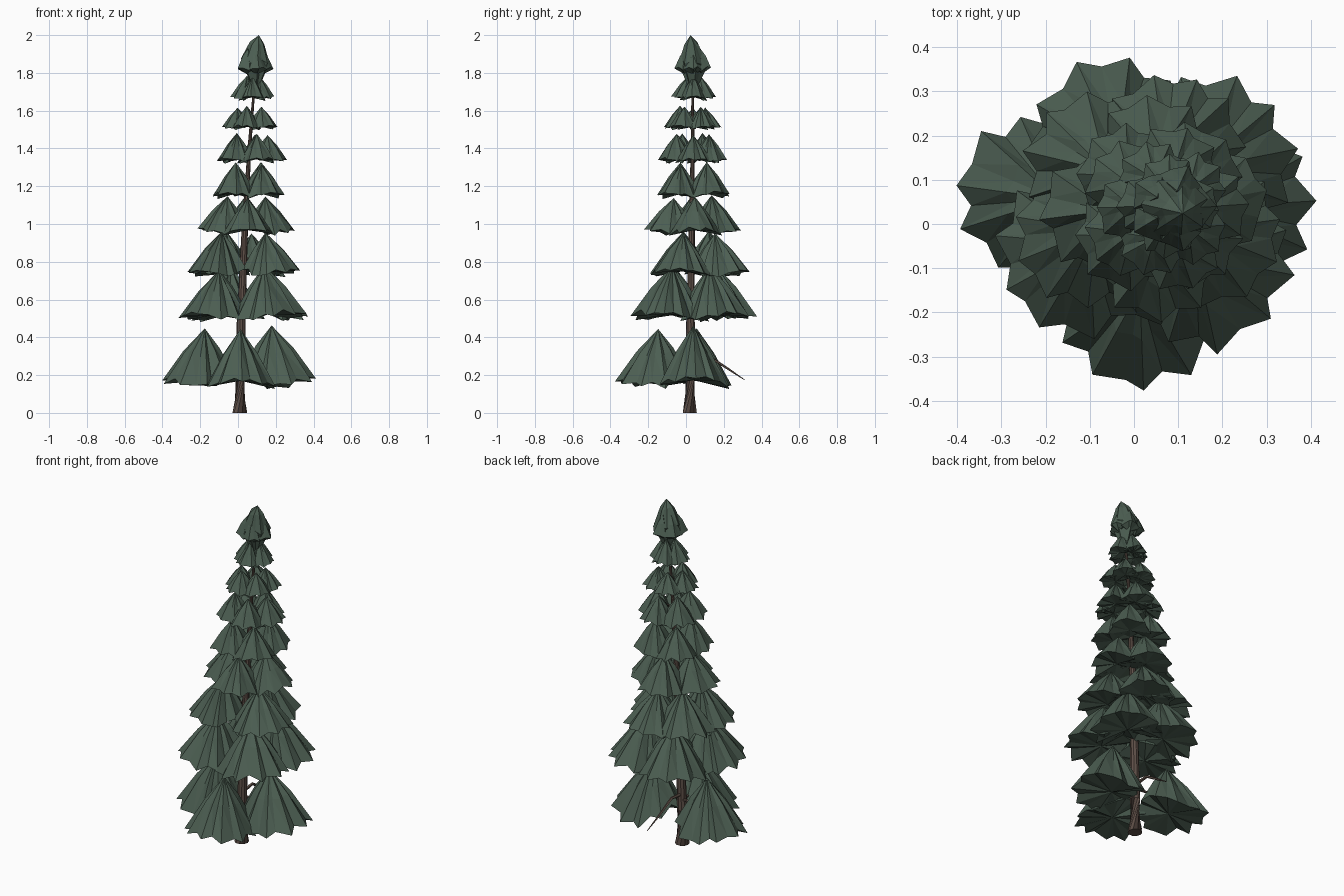
import bpy, bmesh, math, random
from mathutils import Vector

if "Cube" in bpy.data.objects:
    bpy.data.objects.remove(bpy.data.objects["Cube"])

random.seed(7)


def material(name, rgb):
    m = bpy.data.materials.new(name)
    m.diffuse_color = (*rgb, 1)
    m.use_nodes = True
    m.node_tree.nodes["Principled BSDF"].inputs["Base Color"].default_value = m.diffuse_color
    return m


GREEN = material("needle green", (0.072, 0.112, 0.084))
BROWN = material("bark brown", (0.115, 0.08, 0.065))


def finish(bm, name, mat):
    bmesh.ops.recalc_face_normals(bm, faces=bm.faces)
    me = bpy.data.meshes.new(name)
    bm.to_mesh(me)
    bm.free()
    me.materials.append(mat)
    ob = bpy.data.objects.new(name, me)
    bpy.context.collection.objects.link(ob)


def tube(bm, path, sides):
    """Tapered tube through (x, y, z, radius) points."""
    pts = [Vector(p[:3]) for p in path]
    rings = []
    for i, p in enumerate(pts):
        d = pts[min(i + 1, len(pts) - 1)] - pts[max(i - 1, 0)]
        q = d.to_track_quat('Z', 'Y')
        if i == 0 and p.z == 0:
            q.identity()
        rings.append([bm.verts.new(p + q @ Vector((
            path[i][3] * math.cos(2 * math.pi * k / sides),
            path[i][3] * math.sin(2 * math.pi * k / sides), 0)))
            for k in range(sides)])
    for a, b in zip(rings, rings[1:]):
        for k in range(sides):
            j = (k + 1) % sides
            bm.faces.new((a[k], a[j], b[j], b[k]))
    bm.faces.new(rings[0][::-1])
    bm.faces.new(rings[-1])


def bough(bm, cx, cy, az, dist, rad, apex, z0, z1, under=0.16, n=18, bulge=0.06, wide=1.05):
    """Pleated umbrella: one peak, a jagged drooping rim, a folded underside."""
    u = Vector((math.cos(az), math.sin(az), 0))
    v = Vector((-u.y, u.x, 0))
    c = Vector((cx, cy, 0))
    h = z1 - z0
    top = bm.verts.new(c + u * apex + Vector((0, 0, z1)))
    low = bm.verts.new(c + u * dist * 0.9 + Vector((0, 0, z0 + under * h)))
    rim, mid = [], []
    for k in range(n):
        a = 2 * math.pi * (k + random.uniform(-0.25, 0.25)) / n
        fold = k % 2
        r = rad * (random.uniform(0.8, 0.88) if fold else random.uniform(0.96, 1.06))
        inner = max(0, -math.cos(a)) ** 2
        z = z0 + h * (0.24 * inner + 0.12 * max(0, math.cos(a))
                      + random.uniform(0, 0.08) + (0.05 if fold else 0))
        p = (c + u * (dist + r * math.cos(a)) + v * r * wide * math.sin(a)
             + Vector((0, 0, z)))
        rim.append(bm.verts.new(p))
        # Halfway ring gives the skirt its slight bulge and its pleats
        mid.append(bm.verts.new(top.co.lerp(p, 0.5)
                                + Vector((0, 0, h * (bulge - 0.04 * fold)))))
    for k in range(n):
        j = (k + 1) % n
        bm.faces.new((top, mid[k], mid[j]))
        bm.faces.new((mid[k], rim[k], rim[j]))
        bm.faces.new((mid[k], rim[j], mid[j]))
        bm.faces.new((low, rim[j], rim[k]))


# Leaning trunk
bm = bmesh.new()
tube(bm, [(0.01, 0.02, 0, 0.039), (0.011, 0.021, 0.2, 0.028), (0.017, 0.024, 0.5, 0.023),
          (0.035, 0.03, 0.95, 0.017), (0.06, 0.035, 1.4, 0.010),
          (0.08, 0.035, 1.65, 0.007), (0.1, 0.03, 1.88, 0.004)], 10)
finish(bm, "trunk", BROWN)

# Bare dead branch at the back
bm = bmesh.new()
tube(bm, [(0.012, 0.02, 0.29, 0.011), (0.01, 0.12, 0.3, 0.008),
          (0.02, 0.22, 0.235, 0.006), (0.035, 0.31, 0.175, 0.002)], 5)
finish(bm, "dead_branch", BROWN)

# Tiers: centre x, y, rim z, peak z, bough offset, bough radius, peak offset, directions
tiers = [
    (0.0, 0.03, 0.118, 0.465, 0.212, 0.2, 0.178, (172, 2, 276)),
    (0.03, 0.03, 0.475, 0.77, 0.19, 0.182, 0.15, (-45, 40, 115, 210)),
    (0.03, 0.035, 0.71, 0.965, 0.16, 0.155, 0.125, (-22, 70, 135, 203)),
    (0.045, 0.035, 0.935, 1.145, 0.13, 0.128, 0.1, (5, 90, 185, 272)),
    (0.055, 0.04, 1.13, 1.322, 0.108, 0.11, 0.096, (-45, 45, 135, 225)),
    (0.067, 0.035, 1.318, 1.478, 0.1, 0.093, 0.09, (2, 74, 146, 218, 290)),
    (0.068, 0.035, 1.495, 1.622, 0.08, 0.075, 0.07, (-36, 36, 108, 180, 252)),
    (0.078, 0.04, 1.65, 1.79, 0.05, 0.066, 0.03, (0, 92, 178, 268)),
]
twigs = bmesh.new()
for i, (cx, cy, z0, z1, dist, rad, apex, dirs) in enumerate(tiers):
    bm = bmesh.new()
    for d in dirs:
        az = math.radians(d + random.uniform(-2, 2))
        dz = random.uniform(-0.02, 0.01) * (z1 - z0) / 0.3
        bough(bm, cx, cy, az, dist, rad, apex, z0, z1 + dz, n=20 if i < 3 else 16,
              wide=0.95 if i == 0 else 1.06)
        # Twig joining the bough to the trunk
        zt = z0 + 0.42 * (z1 - z0)
        tube(twigs, [(cx, cy, zt, 0.035 * rad + 0.001),
                     (cx + apex * math.cos(az), cy + apex * math.sin(az), zt, 0.02 * rad)], 5)
    finish(bm, f"bough_tier_{i + 1}", GREEN)
finish(twigs, "twigs", BROWN)

# Crown: small steep boughs around a central peak, tapering below to a waist
bm = bmesh.new()
for d in (0, 72, 144, 216, 288):
    bough(bm, 0.085, 0.037, math.radians(d), 0.05, 0.05, 0.04, 1.805, 1.93,
          under=-0.1, n=10, bulge=0.1)
bough(bm, 0.1, 0.03, math.radians(-30), -0.01, 0.075, 0.012, 1.83, 2.0,
      under=-0.9, n=14, bulge=0.16)
finish(bm, "crown", GREEN)
